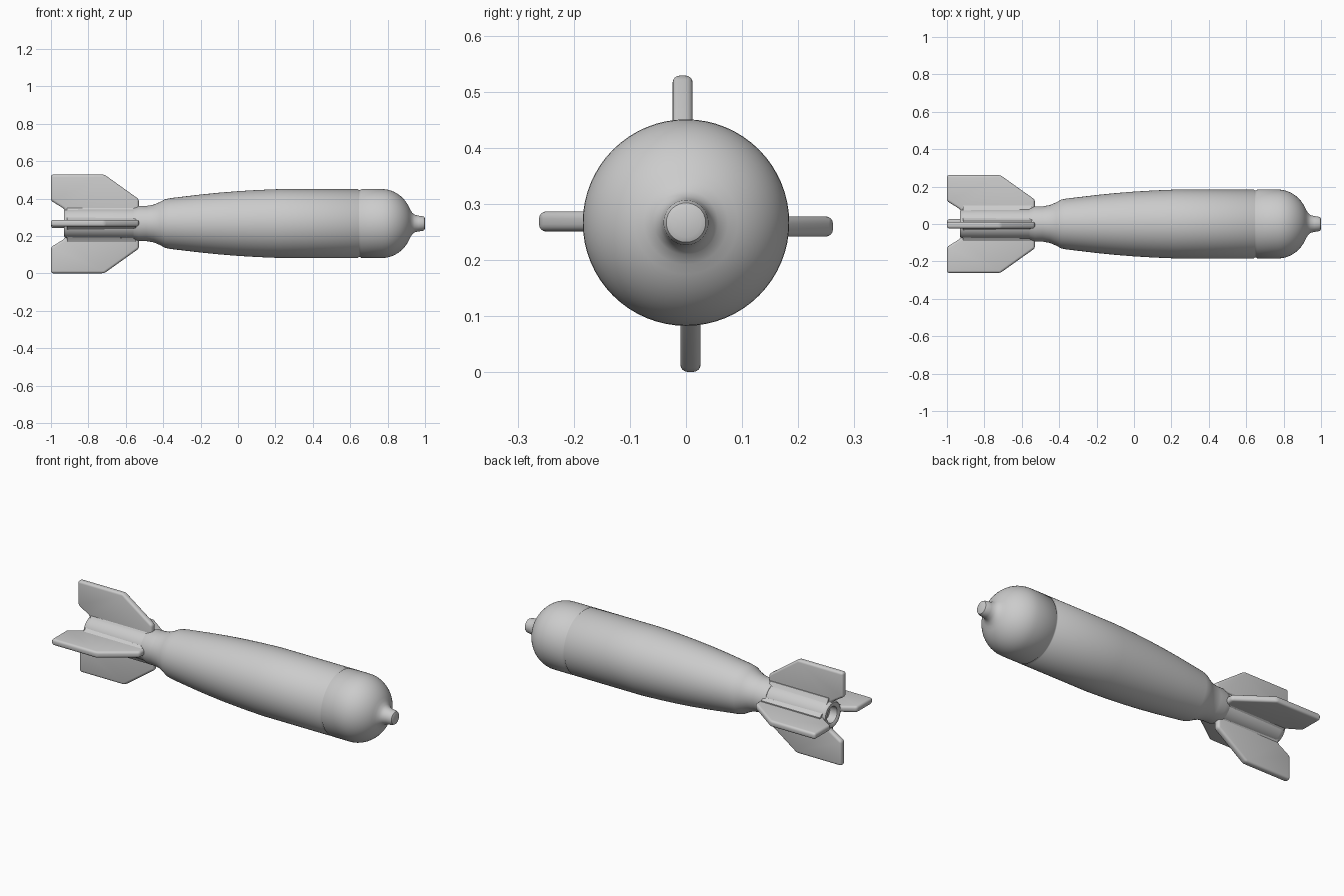
import bpy, bmesh, math
from mathutils import Matrix, Vector

if "Cube" in bpy.data.objects:
    bpy.data.objects.remove(bpy.data.objects["Cube"])

AXIS_Z = 0.267

grey = bpy.data.materials.new("plain grey")
grey.use_nodes = True
grey.diffuse_color = (0.6, 0.6, 0.6, 1)
grey.node_tree.nodes["Principled BSDF"].inputs["Base Color"].default_value = (0.6, 0.6, 0.6, 1)


def finish(name, bm, angle):
    bmesh.ops.recalc_face_normals(bm, faces=bm.faces)
    mesh = bpy.data.meshes.new(name)
    bm.to_mesh(mesh)
    bm.free()
    mesh.materials.append(grey)
    obj = bpy.data.objects.new(name, mesh)
    bpy.context.collection.objects.link(obj)
    bpy.ops.object.select_all(action='DESELECT')
    obj.select_set(True)
    bpy.context.view_layer.objects.active = obj
    bpy.ops.object.shade_smooth_by_angle(angle=math.radians(angle))
    return obj


def lathe(name, profile, sides=64):
    """Spin (x, radius) points around the long axis."""
    bm = bmesh.new()
    verts = [bm.verts.new((x, 0, r)) for x, r in profile]
    edges = [bm.edges.new(pair) for pair in zip(verts, verts[1:])]
    bmesh.ops.spin(bm, geom=verts + edges, cent=(0, 0, 0), axis=(1, 0, 0),
                   angle=math.tau, steps=sides, use_duplicate=False)
    bmesh.ops.remove_doubles(bm, verts=bm.verts, dist=1e-5)
    obj = finish(name, bm, 40)
    obj.location.z = AXIS_Z
    return obj


# Body: tapered rear, straight middle, seam groove and domed nose
body = [(-0.56, 0), (-0.56, 0.084), (-0.53, 0.094), (-0.49, 0.094), (-0.45, 0.101),
        (-0.415, 0.116), (-0.39, 0.130), (-0.36, 0.136), (-0.2, 0.155), (-0.1, 0.165),
        (0.0, 0.173), (0.1, 0.179), (0.22, 0.184), (0.64, 0.184),
        (0.646, 0.179), (0.654, 0.179), (0.66, 0.184)]
body += [(0.77 + 0.165 * math.sin(t), 0.184 * math.cos(t))
         for t in (math.radians(a) for a in range(0, 70, 6))]
# Nose fuze, blending out of the dome
body += [(0.932, 0.057), (0.945, 0.047), (0.965, 0.042), (0.985, 0.040),
         (0.996, 0.035), (1.0, 0.026), (1.0, 0)]
lathe("body", body)

# Tail tube with a recessed open end
lathe("tail_tube", [(-0.5, 0), (-0.5, 0.082), (-0.6, 0.082), (-0.9, 0.080), (-0.92, 0.077),
                    (-0.93, 0.069), (-0.93, 0.052), (-0.925, 0.046), (-0.88, 0.044),
                    (-0.88, 0)], 48)

# Fins: one outline, thickened, rounded, and set slightly off centre as they go round
OUTLINE = [(-1, 0.262), (-0.715, 0.262), (-0.53, 0.130), (-0.53, 0.05),
           (-0.92, 0.05), (-0.928, 0.078), (-1, 0.122)]
HALF = 0.018


def fin(name, angle, shift):
    bm = bmesh.new()
    face = bm.faces.new([bm.verts.new((x, -HALF, r)) for x, r in OUTLINE])
    extruded = bmesh.ops.extrude_face_region(bm, geom=[face])
    bmesh.ops.translate(bm, vec=(0, 2 * HALF, 0),
                        verts=[v for v in extruded["geom"] if isinstance(v, bmesh.types.BMVert)])
    rim = [e for e in bm.edges if all(abs(v.co.y) > 0.01 for v in e.verts)
           and max(v.co.z for v in e.verts) > 0.06]
    bmesh.ops.bevel(bm, geom=rim, offset=0.013, segments=4, profile=0.5, affect='EDGES')
    bm.transform(Matrix.Translation(Vector((0, *shift)))
                 @ Matrix.Rotation(math.radians(angle), 4, 'X'))
    finish(name, bm, 35).location.z = AXIS_Z


fin("top_fin", 0, (-0.006, 0))
fin("front_fin", 90, (0, 0.002))
fin("bottom_fin", 180, (0.008, -0.004))
fin("back_fin", 270, (0, -0.007))

# Soft fillets where the fins join the tube
for i in range(4):
    bm = bmesh.new()
    section = [(-0.036, 0.068), (-0.024, 0.084), (-0.017, 0.098),
               (0.017, 0.098), (0.024, 0.084), (0.036, 0.068)]
    face = bm.faces.new([bm.verts.new((-0.915, y, z)) for y, z in section])
    extruded = bmesh.ops.extrude_face_region(bm, geom=[face])
    bmesh.ops.translate(bm, vec=(0.37, 0, 0),
                        verts=[v for v in extruded["geom"] if isinstance(v, bmesh.types.BMVert)])
    bm.transform(Matrix.Rotation(math.pi / 2 * i, 4, 'X'))
    finish(f"fin_fillet_{i + 1}", bm, 50).location.z = AXIS_Z
